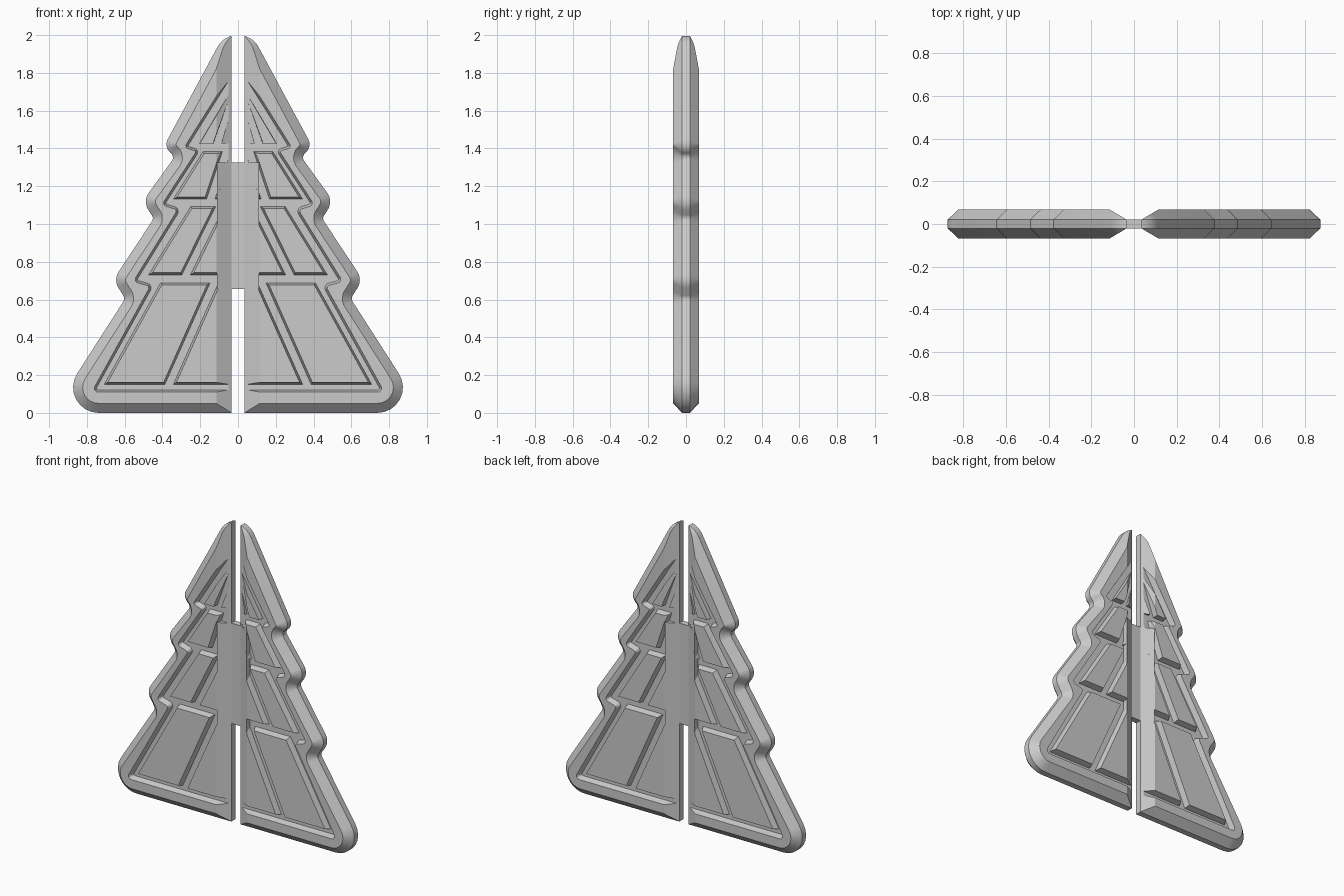
import bpy, bmesh, math
from mathutils import Vector

cube = bpy.data.objects.get("Cube")
if cube:
    bpy.data.objects.remove(cube, do_unlink=True)

grey = bpy.data.materials.new("plain grey")
grey.use_nodes = True
grey.diffuse_color = (0.6, 0.6, 0.6, 1)
grey.node_tree.nodes["Principled BSDF"].inputs["Base Color"].default_value = (0.6, 0.6, 0.6, 1)

FACE, EDGE, FLOOR = 0.068, 0.02, 0.03  # half thicknesses of face, rim edge, groove floor
GAP = 0.035                            # half width of the centre slot
WALL = 0.012                           # sideways run of a groove wall


def rounded(points, steps=8):
    """Counter-clockwise outline whose (x, z, radius) corners are filleted."""
    out = []
    for i, (x, z, r) in enumerate(points):
        p = Vector((x, z))
        if not r:
            out.append(p)
            continue
        u = (Vector(points[i - 1][:2]) - p).normalized()
        v = (Vector(points[(i + 1) % len(points)][:2]) - p).normalized()
        half = u.angle(v) / 2
        c = p + (u + v).normalized() * r / math.sin(half)
        a = (p + u * r / math.tan(half) - c).normalized()
        b = (p + v * r / math.tan(half) - c).normalized()
        out += [c + a.slerp(b, k / steps).normalized() * r for k in range(steps + 1)]
    return out


def inset(loop, d):
    """Move every side of a counter-clockwise outline inwards by d."""
    out = []
    for i, p in enumerate(loop):
        e = (p - loop[i - 1]).normalized()
        f = (loop[(i + 1) % len(loop)] - p).normalized()
        n, m = Vector((-e.y, e.x)), Vector((-f.y, f.x))
        out.append(p + (n + m) * d / (1 + n.dot(m)))
    return out


def ring(bm, loop, y):
    return [bm.verts.new((p.x, y, p.y)) for p in loop]


def bridge(bm, a, b):
    for i in range(len(a)):
        bm.faces.new((a[i - 1], a[i], b[i], b[i - 1]))


def fill_between(bm, a, b):
    edges = []
    for loop in (a, b):
        for i in range(len(loop)):
            pair = (loop[i - 1], loop[i])
            edges.append(bm.edges.get(pair) or bm.edges.new(pair))
    bmesh.ops.triangle_fill(bm, edges=edges, use_beauty=True, normal=(0, 1, 0))


def cut_centre(bm):
    """Trim to the slot and to the two slopes that thin the middle."""
    slope = Vector((0.085, 0.05)).normalized()
    cuts = [((GAP, 0, 0), (-1, 0, 0))]
    cuts += [((GAP, s * 0.021, 0), (-slope.y, s * slope.x, 0)) for s in (-1, 1)]
    for co, no in cuts:
        bmesh.ops.bisect_plane(bm, geom=bm.verts[:] + bm.edges[:] + bm.faces[:],
                               dist=1e-6, plane_co=co, plane_no=no, clear_outer=True)
        bmesh.ops.holes_fill(bm, edges=[e for e in bm.edges if e.is_boundary], sides=0)


def finish(bm, name, mirror=True):
    bmesh.ops.recalc_face_normals(bm, faces=bm.faces[:])
    mesh = bpy.data.meshes.new(name)
    bm.to_mesh(mesh)
    bm.free()
    mesh.materials.append(grey)
    ob = bpy.data.objects.new(name, mesh)
    bpy.context.collection.objects.link(ob)
    if mirror:
        ob.modifiers.new("other half", 'MIRROR')
    bpy.ops.object.select_all(action='DESELECT')
    ob.select_set(True)
    bpy.context.view_layer.objects.active = ob
    bpy.ops.object.shade_smooth_by_angle(angle=math.radians(25))


# Tree body: chamfered outline with a sunken area on both faces
outline = rounded([(-0.2, 0, 0), (0.985, 0, 0.135),
                   (0.597, 0.605, 0.03), (0.66, 0.705, 0.08),
                   (0.445, 1.03, 0.03), (0.505, 1.12, 0.08),
                   (0.335, 1.355, 0.03), (0.393, 1.41, 0.06),
                   (0.075, 2.0, 0.12), (-0.2, 2.0, 0)])
sunken = rounded([(0, 0.11, 0), (0.775, 0.11, 0.02),
                  (0.465, 0.67, 0.015), (0.555, 0.695, 0.02),
                  (0.32, 1.075, 0.015), (0.405, 1.1, 0.02),
                  (0.22, 1.385, 0.01), (0.285, 1.405, 0.015),
                  (0, 1.86, 0)], steps=4)
bm = bmesh.new()
mids = []
for s in (-1, 1):
    mid = ring(bm, outline, s * EDGE)
    face = ring(bm, inset(outline, 0.05), s * FACE)
    lip = ring(bm, sunken, s * FACE)
    floor = ring(bm, inset(sunken, WALL), s * FLOOR)
    bridge(bm, mid, face)
    fill_between(bm, face, lip)
    bridge(bm, lip, floor)
    bm.faces.new(floor)
    mids.append(mid)
bridge(bm, *mids)
cut_centre(bm)
finish(bm, "tree_half_body")

# Raised panels: tier = bottom z, top z, outer x at bottom and top, divider x at bottom and top
tiers = [(0.15, 0.69, 0.71, 0.41, 0.365, 0.125),
         (0.73, 1.095, 0.475, 0.25, 0.275, 0.095),
         (1.13, 1.385, 0.345, 0.185, 0.145, 0.06),
         (1.425, 1.72, 0.205, 0.03, 0.11, 0.005)]
bm = bmesh.new()
for z0, z1, out0, out1, div0, div1 in tiers:
    h = 0.021
    pieces = [[(0, z0), (div0 - h, z0), (max(div1 - h, 0.002), z1), (0, z1)],
              [(div0 + h, z0), (out0, z0), (out1, z1), (div1 + h, z1)]]
    for piece in pieces:
        base = [Vector(p) for p in piece]
        # Narrow pieces get a smaller wall run so that they do not fold over
        run = min(WALL, (base[2] - base[3]).length * 0.4)
        for s in (-1, 1):
            low = ring(bm, base, s * (FLOOR - 0.004))
            high = ring(bm, inset(base, run), s * FACE)
            bridge(bm, low, high)
            bm.faces.new(low)
            bm.faces.new(high)
cut_centre(bm)
finish(bm, "raised_panels")

# Thin plate that joins the halves and flares out along the slopes
bm = bmesh.new()
flare = [(0.11, 0.065), (GAP, 0.021), (-GAP, 0.021), (-0.11, 0.065)]
section = flare + [(x, -y) for x, y in reversed(flare)]
ends = [[bm.verts.new((x, y, z)) for x, y in section] for z in (0.655, 1.325)]
bridge(bm, *ends)
for end in ends:
    bm.faces.new(end)
finish(bm, "centre_bridge", mirror=False)
